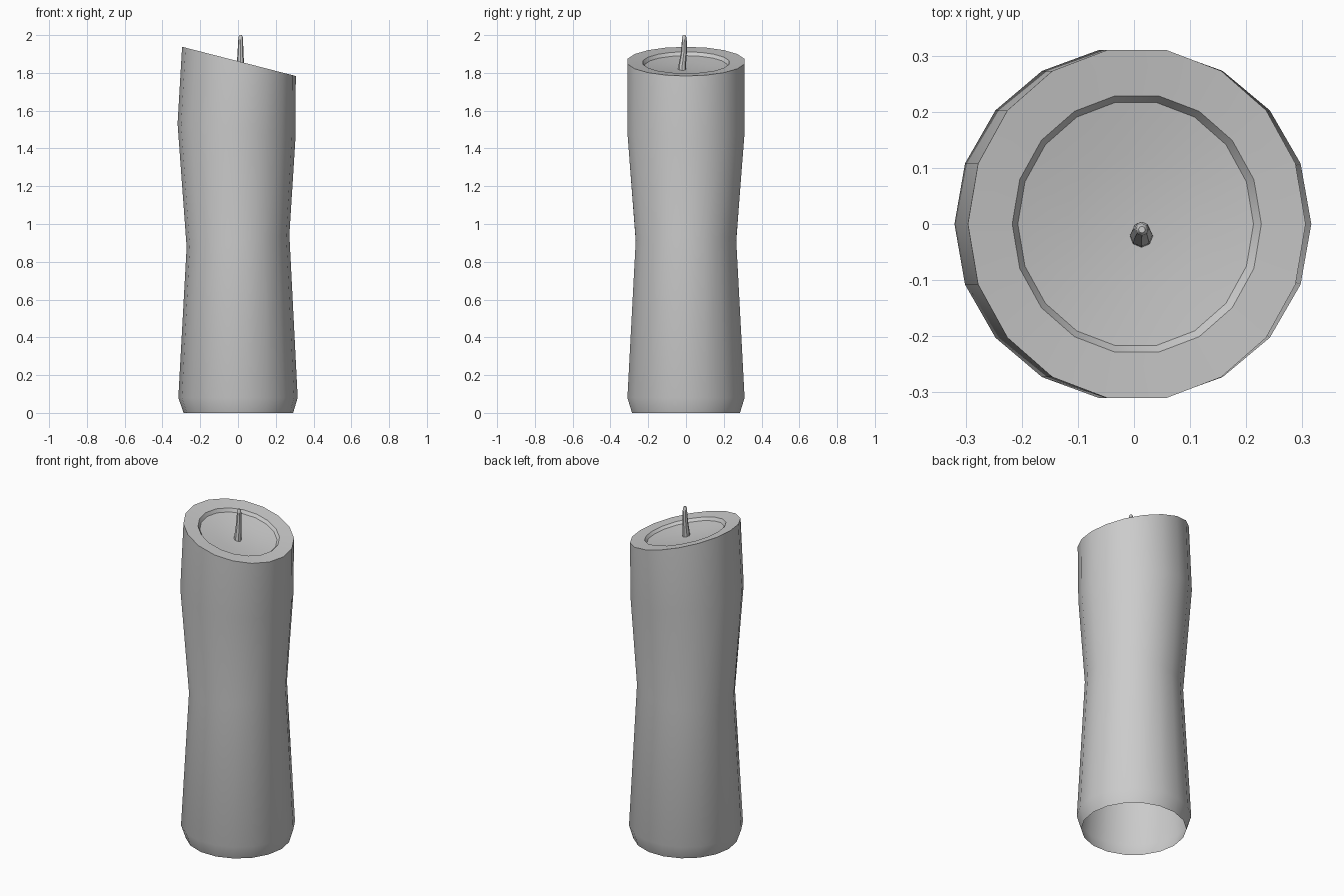
import bpy, bmesh
from math import sin, cos, tau, radians

if "Cube" in bpy.data.objects:
    bpy.data.objects.remove(bpy.data.objects["Cube"])


def loft(name, rings, sides, cap_start=False, cap_end=False, tip=None):
    """rings: (cx, cy, z, rx, ry, slope) with z tilted along x by slope."""
    bm = bmesh.new()
    loops = []
    for cx, cy, z, rx, ry, slope in rings:
        loop = []
        for i in range(sides):
            a = tau * i / sides
            x, y = cx + rx * cos(a), cy + ry * sin(a)
            loop.append(bm.verts.new((x, y, z + slope * x)))
        loops.append(loop)
    for lo, hi in zip(loops, loops[1:]):
        for i in range(sides):
            j = (i + 1) % sides
            bm.faces.new((lo[i], lo[j], hi[j], hi[i]))
    if cap_start:
        bm.faces.new(loops[0][::-1])
    if cap_end:
        bm.faces.new(loops[-1])
    if tip:
        t = bm.verts.new(tip)
        for i in range(sides):
            bm.faces.new((loops[-1][i], loops[-1][(i + 1) % sides], t))
    me = bpy.data.meshes.new(name)
    bm.to_mesh(me)
    bm.free()
    ob = bpy.data.objects.new(name, me)
    bpy.context.collection.objects.link(ob)
    bpy.ops.object.select_all(action='DESELECT')
    ob.select_set(True)
    bpy.context.view_layer.objects.active = ob
    bpy.ops.object.shade_smooth_by_angle(angle=radians(40))
    return ob


# Waxy body: open underneath, pinched waist, slanted rim and melted hollow
SL = -0.257
loft("candle_body", [
    (0.002, 0, 0.00, 0.290, 0.290, 0),
    (0, 0, 0.08, 0.316, 0.315, 0),
    (0, 0, 0.91, 0.272, 0.270, 0.12),
    (-0.008, 0, 1.49, 0.312, 0.315, -0.13),
    (0.005, 0, 1.862, 0.301, 0.315, SL),
    (0.005, 0, 1.856, 0.222, 0.232, SL),
    (0.003, 0, 1.838, 0.210, 0.220, SL),
    (0.002, 0, 1.826, 0.120, 0.125, SL),
], 18, tip=(0, 0, 1.82))

# Wick: thin, tapering and slightly bent
loft("wick", [
    (0.013, -0.022, 1.80, 0.021, 0.021, 0),
    (0.013, -0.020, 1.84, 0.020, 0.020, 0),
    (0.013, -0.012, 1.90, 0.016, 0.016, 0),
    (0.014, -0.009, 1.97, 0.013, 0.013, 0),
    (0.014, -0.010, 1.992, 0.011, 0.011, 0),
    (0.014, -0.010, 2.00, 0.006, 0.006, 0),
], 8, cap_start=True, cap_end=True)
